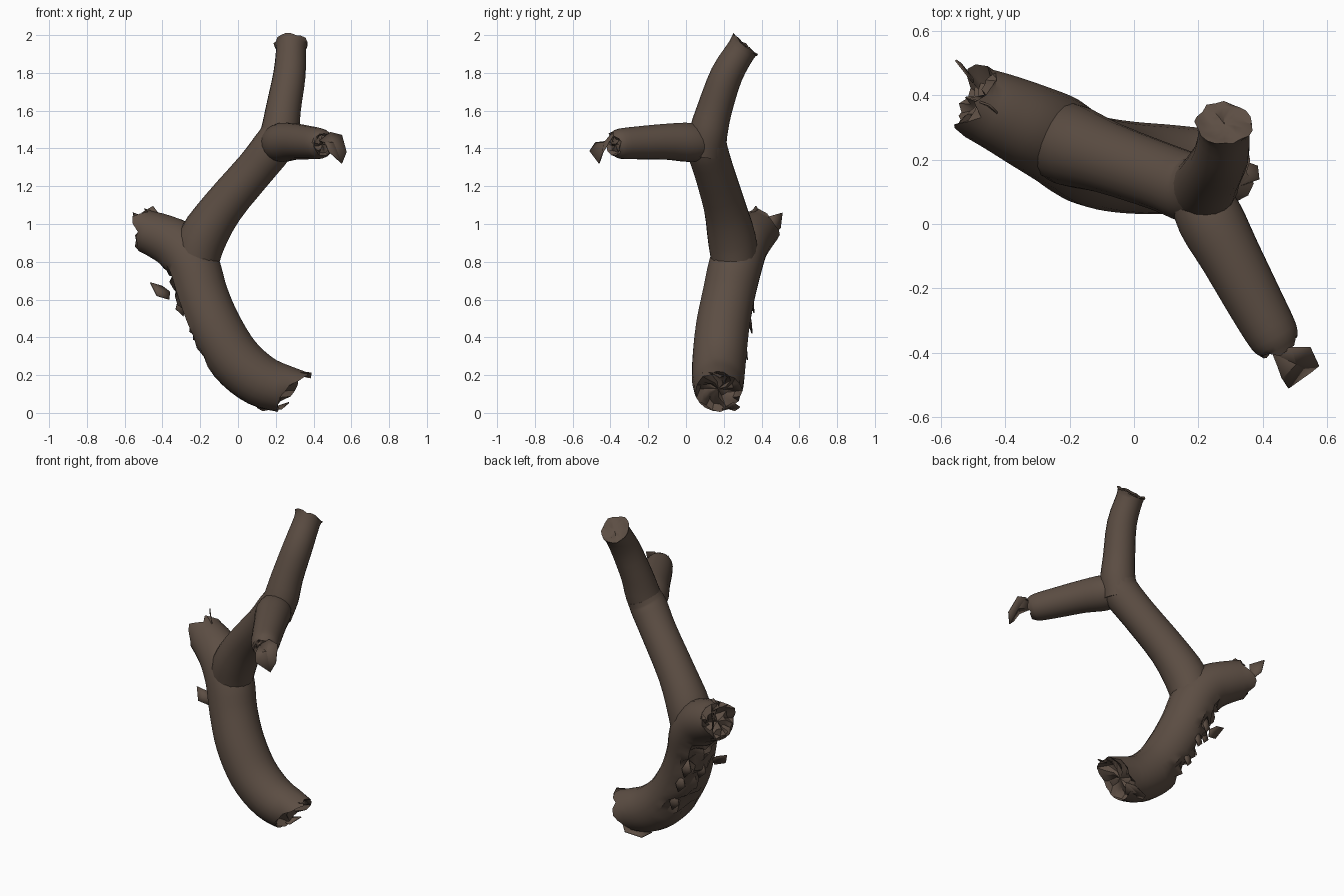
import bpy, bmesh, math, random
from mathutils import Vector

if "Cube" in bpy.data.objects:
    bpy.data.objects.remove(bpy.data.objects["Cube"])

random.seed(7)
SIDES = 20

bark = bpy.data.materials.new("dark_bark_brown")
bark.diffuse_color = (0.108, 0.076, 0.057, 1)
bark.use_nodes = True
bark.node_tree.nodes["Principled BSDF"].inputs["Base Color"].default_value = bark.diffuse_color


def finish(bm, name, angle=38):
    bmesh.ops.recalc_face_normals(bm, faces=bm.faces)
    me = bpy.data.meshes.new(name)
    bm.to_mesh(me)
    bm.free()
    ob = bpy.data.objects.new(name, me)
    bpy.context.collection.objects.link(ob)
    me.materials.append(bark)
    bpy.ops.object.select_all(action='DESELECT')
    ob.select_set(True)
    bpy.context.view_layer.objects.active = ob
    bpy.ops.object.shade_smooth_by_angle(angle=math.radians(angle))
    return ob


def resample(pts, steps):
    """Catmull-Rom through (x, y, z, radius) points."""
    p = [Vector(q) for q in pts]
    p = [2 * p[0] - p[1]] + p + [2 * p[-1] - p[-2]]
    out = []
    for i in range(1, len(p) - 2):
        a, b, c, d = p[i - 1:i + 3]
        for k in range(steps):
            t = k / steps
            out.append(0.5 * (2 * b + (c - a) * t + (2 * a - 5 * b + 4 * c - d) * t * t
                              + (3 * b - a - 3 * c + d) * t ** 3))
    out.append(p[-2])
    return [(q.to_3d(), q.w) for q in out]


def noise_loop(amount):
    """Random values round a ring, eased towards their neighbours."""
    v = [random.uniform(-amount, amount) for _ in range(SIDES)]
    return [0.75 * v[j] + 0.25 * v[j - 1] for j in range(SIDES)]


def broken_end(bm, ring, centre, axis, rag, slant, depth):
    """Splintered rim with a torn hollow inside it."""
    base = [v.co.copy() for v in ring]
    r = (base[0] - centre).length
    for v, along, out in zip(ring, noise_loop(rag), noise_loop(0.1)):
        d = v.co - centre
        v.co += axis * (along + slant * d.z / r) + d * out
        v.co.z = max(v.co.z, 0.005)
    prev = ring
    for scale in (0.75, 0.4):
        new = []
        for b, along, out in zip(base, noise_loop(rag), noise_loop(0.15)):
            d = (b - centre) * scale
            new.append(bm.verts.new(centre + d * (1 + out) + axis * (along - depth + slant * d.z / r)))
        for j in range(SIDES):
            k = (j + 1) % SIDES
            bm.faces.new((prev[j], prev[k], new[k]))
            bm.faces.new((prev[j], new[k], new[j]))
        prev = new
    tip = bm.verts.new(centre - axis * depth)
    for j in range(SIDES):
        bm.faces.new((prev[j], prev[(j + 1) % SIDES], tip))


def limb(name, pts, steps=3, start=None, end=None, damage=None):
    bm = bmesh.new()
    path = resample(pts, steps)
    rings, normal, n = [], Vector((0.1, 1, 0.05)), len(path)
    axes = [(path[min(i + 1, n - 1)][0] - path[max(i - 1, 0)][0]).normalized() for i in range(n)]
    for (c, r), ax in zip(path, axes):
        normal = (normal - ax * normal.dot(ax)).normalized()
        side = ax.cross(normal)
        ring = []
        for j in range(SIDES):
            a = math.tau * j / SIDES
            d = normal * math.cos(a) + side * math.sin(a)
            push = damage(c + d * r, d) if damage else 0
            ring.append(bm.verts.new(c + d * (r + push)))
        rings.append(ring)
    for a, b in zip(rings, rings[1:]):
        for j in range(SIDES):
            k = (j + 1) % SIDES
            bm.faces.new((a[j], a[k], b[k], b[j]))
    for ring, (c, r), ax, spec in ((rings[0], path[0], -axes[0], start),
                                   (rings[-1], path[-1], axes[-1], end)):
        if spec:
            broken_end(bm, ring, c, ax, *spec)
        else:
            bm.faces.new(ring)
    return finish(bm, name)


def flake(name, rim, centre):
    """Thin torn piece of bark, a fan around a raised centre."""
    bm = bmesh.new()
    mid = bm.verts.new(centre)
    vs = [bm.verts.new(p) for p in rim]
    for i in range(len(vs)):
        bm.faces.new((mid, vs[i], vs[(i + 1) % len(vs)]))
    ob = finish(bm, name, 25)
    sol = ob.modifiers.new("thickness", 'SOLIDIFY')
    sol.thickness, sol.offset = 0.006, 0


# Peeled strip down the outer back-left side of the trunk
PEEL = Vector((-0.85, 0.4, -0.3)).normalized()


def peel(p, d):
    if 0.2 < p.z < 0.76 and p.x < 0.0 and d.dot(PEEL) > 0.72 + random.uniform(-0.1, 0.1):
        return random.uniform(-0.045, 0.01)
    return 0


# Trunk bending into the broken stub
limb("trunk", [(0.275, 0.17, 0.118, 0.122), (0.12, 0.17, 0.17, 0.138), (-0.015, 0.176, 0.283, 0.143),
               (-0.12, 0.193, 0.45, 0.143), (-0.19, 0.225, 0.62, 0.14), (-0.24, 0.262, 0.78, 0.142),
               (-0.315, 0.3, 0.88, 0.135), (-0.41, 0.345, 0.933, 0.123), (-0.505, 0.385, 0.967, 0.11)],
     steps=4, start=(0.03, 0.055, 0.03), end=(0.045, 0.0, 0.025), damage=peel)

# Main branch leaning right from the trunk
limb("main_branch", [(-0.23, 0.26, 0.78, 0.122), (-0.19, 0.243, 0.92, 0.128), (-0.08, 0.205, 1.09, 0.112),
                     (0.09, 0.145, 1.29, 0.106), (0.185, 0.11, 1.41, 0.109), (0.218, 0.122, 1.48, 0.098)])

# Upper branch
limb("upper_branch", [(0.19, 0.1, 1.38, 0.1), (0.222, 0.12, 1.49, 0.101), (0.24, 0.152, 1.61, 0.093),
                      (0.272, 0.215, 1.79, 0.086), (0.28, 0.293, 1.92, 0.079), (0.281, 0.315, 1.95, 0.088)],
     end=(0.01, 0.0, 0.006))

# Side branch reaching forward
limb("side_branch", [(0.185, 0.12, 1.425, 0.085), (0.235, 0.02, 1.432, 0.104), (0.30, -0.1, 1.436, 0.096),
                     (0.38, -0.25, 1.43, 0.088), (0.435, -0.35, 1.425, 0.08), (0.455, -0.385, 1.42, 0.062)],
     end=(0.015, 0.0, 0.015))

# Torn bark at the side branch tip
flake("side_branch_flake",
      [(0.43, -0.40, 1.44), (0.49, -0.385, 1.485), (0.55, -0.385, 1.47), (0.575, -0.44, 1.38),
       (0.55, -0.46, 1.32), (0.48, -0.51, 1.385), (0.46, -0.48, 1.43)], (0.505, -0.435, 1.43))

# Loose chip beside the trunk
flake("trunk_chip",
      [(-0.465, 0.25, 0.69), (-0.40, 0.265, 0.67), (-0.36, 0.25, 0.64), (-0.365, 0.235, 0.60),
       (-0.43, 0.215, 0.62)], (-0.41, 0.235, 0.65))

# Torn lips under and above the trunk's broken end
flake("trunk_end_lower_lip", [(0.1, 0.2, 0.03), (0.13, 0.26, 0.012), (0.23, 0.285, 0.03), (0.27, 0.25, 0.055),
                              (0.23, 0.19, 0.02)], (0.18, 0.24, 0.025))
flake("trunk_end_upper_lip", [(0.28, 0.1, 0.215), (0.39, 0.14, 0.212), (0.385, 0.18, 0.185), (0.28, 0.22, 0.21)],
      (0.33, 0.16, 0.205))

# Splinters on the stub
flake("stub_splinter_back", [(-0.5, 0.44, 1.04), (-0.555, 0.51, 1.06), (-0.54, 0.5, 0.98), (-0.5, 0.45, 0.93)],
      (-0.52, 0.47, 1.0))
flake("stub_splinter_top", [(-0.41, 0.33, 1.04), (-0.45, 0.37, 1.095), (-0.51, 0.39, 1.06), (-0.47, 0.4, 1.03)],
      (-0.46, 0.37, 1.055))
# Splinters standing off the peeled strip
for i, (x, y, z) in enumerate([(-0.15, 0.31, 0.33), (-0.21, 0.335, 0.47), (-0.26, 0.345, 0.58), (-0.31, 0.27, 0.56)]):
    flake(f"bark_splinter_{i + 1}",
          [(x, y, z + 0.07), (x + 0.04, y + 0.01, z), (x + 0.02, y + 0.015, z - 0.05), (x - 0.02, y, z - 0.01)],
          (x + 0.005, y + 0.01, z + 0.01))
